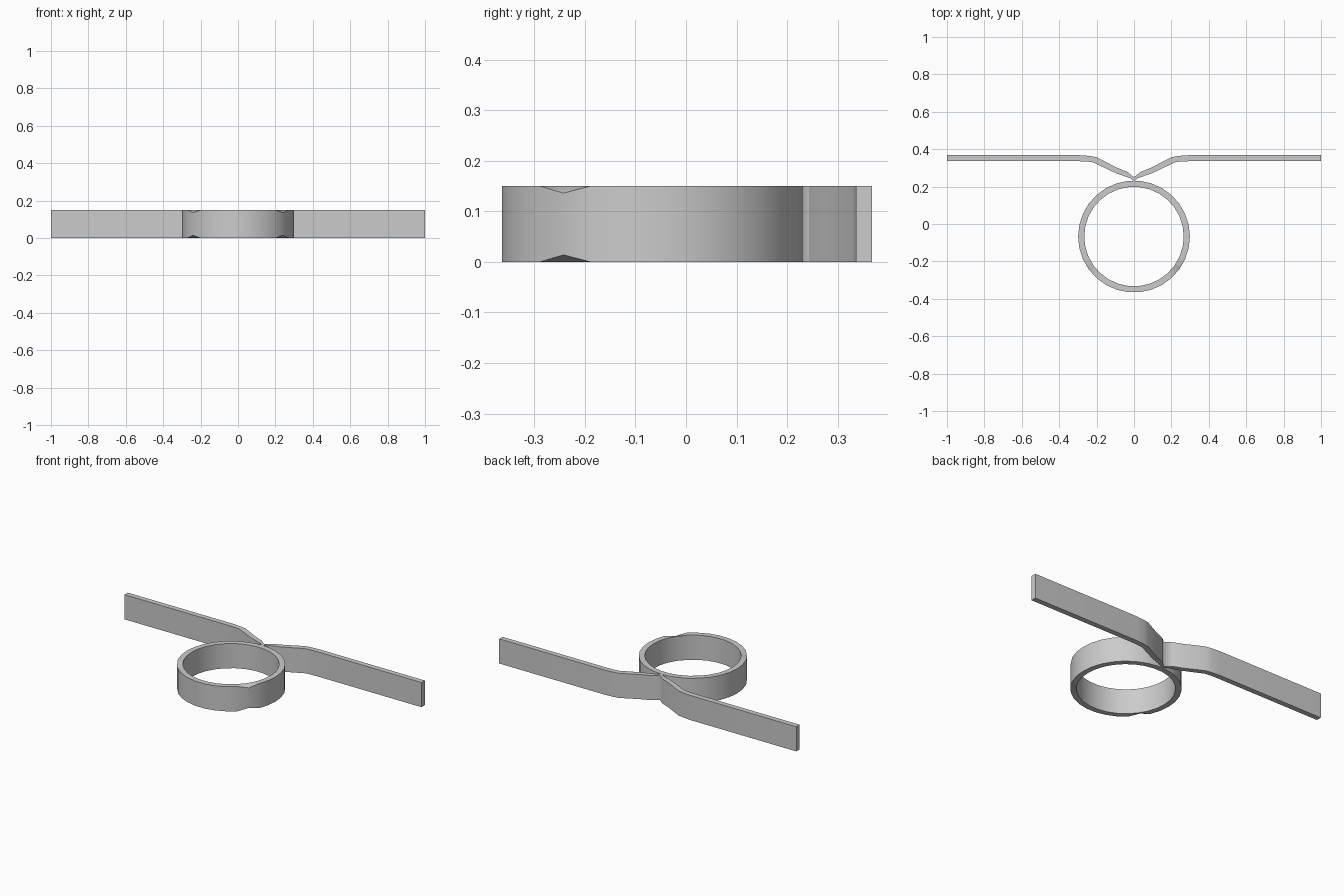
import bpy, bmesh
from math import cos, sin, radians

if "Cube" in bpy.data.objects:
    bpy.data.objects.remove(bpy.data.objects["Cube"])

H = 0.15            # band height
CY = -0.067         # ring centre in y
R_OUT, R_IN = 0.299, 0.266
SIDES = 30
NOTCH = 0.014


def finish(name, bm, angle):
    bmesh.ops.recalc_face_normals(bm, faces=bm.faces)
    mesh = bpy.data.meshes.new(name)
    bm.to_mesh(mesh)
    bm.free()
    obj = bpy.data.objects.new(name, mesh)
    bpy.context.collection.objects.link(obj)
    bpy.ops.object.select_all(action='DESELECT')
    obj.select_set(True)
    bpy.context.view_layer.objects.active = obj
    bpy.ops.object.shade_smooth_by_angle(angle=radians(angle))
    return obj


# Ring band, with one outer corner nipped in on each front side
bm = bmesh.new()
loops = []
for i in range(SIDES):
    a = radians(i * 360 / SIDES)
    nip = NOTCH if i in (18, 27) else 0
    section = [(R_OUT, nip), (R_OUT, H - nip), (R_IN, H), (R_IN, 0)]
    loops.append([bm.verts.new((r * cos(a), CY + r * sin(a), z)) for r, z in section])
for i in range(SIDES):
    p, q = loops[i], loops[(i + 1) % SIDES]
    for k in range(4):
        m = (k + 1) % 4
        if k != 1 and k != 3:
            bm.faces.new((p[k], q[k], q[m], p[m]))
        else:
            # triangulate the rims so the nips stay crisp
            nipped = p[0].co.z > 0
            o1, o2 = (p[k], q[k]) if k == 3 else (p[m], q[m])
            e1, e2 = (p[m], q[m]) if k == 3 else (p[k], q[k])
            if nipped:
                bm.faces.new((o1, o2, e2))
                bm.faces.new((o1, e2, e1))
            else:
                bm.faces.new((o1, o2, e1))
                bm.faces.new((o2, e2, e1))
finish("ring_band", bm, 25)

# Arms: one bent strip from the pinch point outward, mirrored in x
upper = [(0, 0.250), (0.035, 0.278), (0.095, 0.303), (0.20, 0.357), (0.24, 0.364), (0.295, 0.368), (1, 0.368)]
lower = [(0, 0.224), (0.015, 0.243), (0.10, 0.273), (0.22, 0.330), (0.25, 0.334), (0.30, 0.336), (1, 0.336)]
bm = bmesh.new()
rows = [[bm.verts.new((*p, 0)) for p in line] for line in (upper, lower)]
for i in range(len(upper) - 1):
    bm.faces.new((rows[0][i], rows[0][i + 1], rows[1][i + 1], rows[1][i]))
ext = bmesh.ops.extrude_face_region(bm, geom=bm.faces[:], use_keep_orig=True)
top = [g for g in ext["geom"] if isinstance(g, bmesh.types.BMVert)]
bmesh.ops.translate(bm, verts=top, vec=(0, 0, H))
# open the strip at the mirror plane
inner = [f for f in bm.faces if all(abs(v.co.x) < 1e-5 for v in f.verts)]
bmesh.ops.delete(bm, geom=inner, context='FACES_ONLY')
arms = finish("bent_arms", bm, 25)
arms.modifiers.new("mirror", 'MIRROR').use_axis[0] = True
